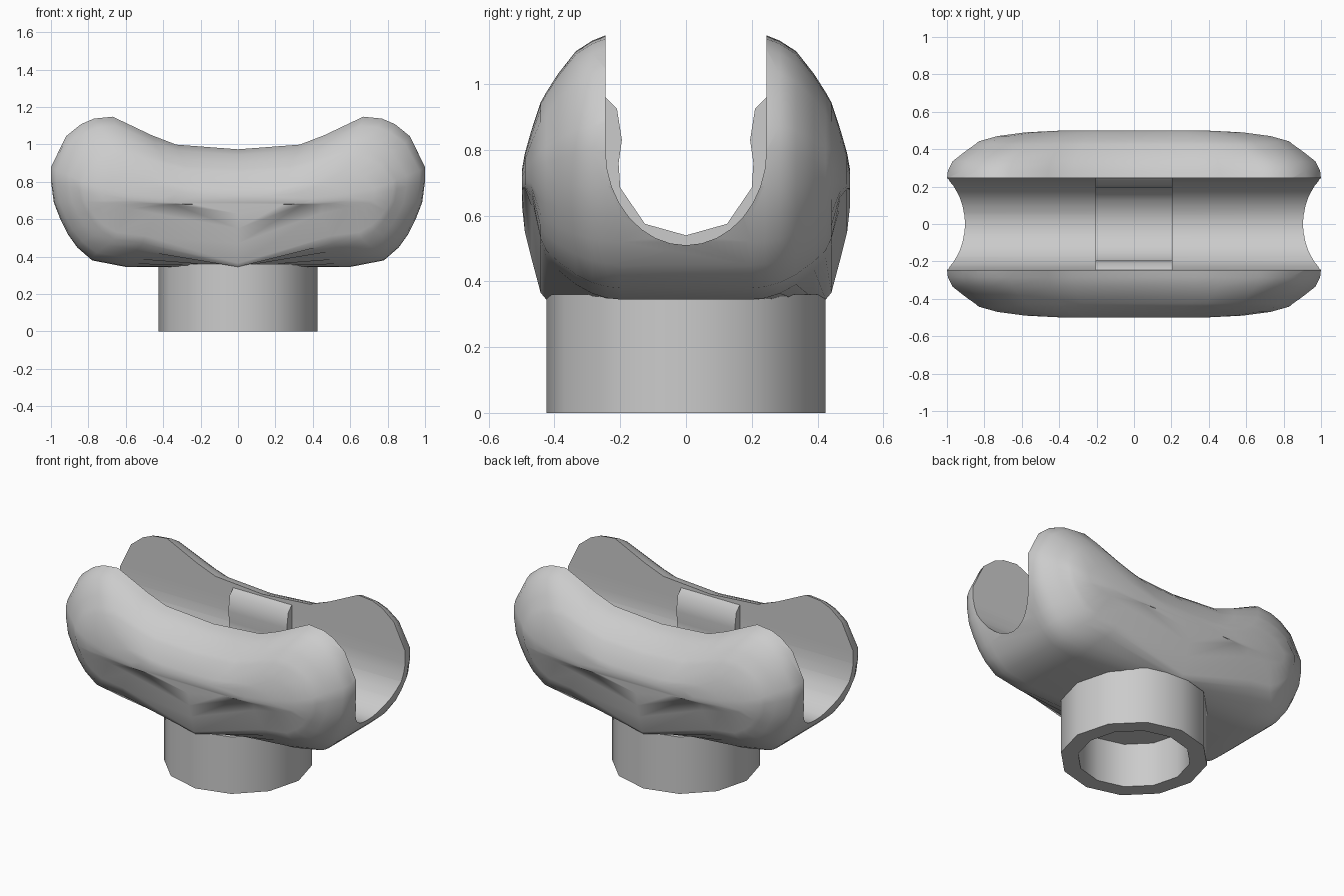
import bpy, bmesh, math

cube = bpy.data.objects.get("Cube")
if cube:
    bpy.data.objects.remove(cube, do_unlink=True)

grey = bpy.data.materials.new("plain_grey")
grey.use_nodes = True
grey.diffuse_color = (0.6, 0.6, 0.6, 1)
grey.node_tree.nodes["Principled BSDF"].inputs["Base Color"].default_value = (0.6, 0.6, 0.6, 1)


def make(name, bm):
    bmesh.ops.recalc_face_normals(bm, faces=bm.faces)
    mesh = bpy.data.meshes.new(name)
    bm.to_mesh(mesh)
    bm.free()
    mesh.materials.append(grey)
    obj = bpy.data.objects.new(name, mesh)
    bpy.context.collection.objects.link(obj)
    return obj


def activate(obj):
    bpy.ops.object.select_all(action='DESELECT')
    obj.select_set(True)
    bpy.context.view_layer.objects.active = obj


def smooth(obj, angle):
    activate(obj)
    bpy.ops.object.shade_smooth_by_angle(angle=math.radians(angle))


def bridge(bm, rings):
    n = len(rings[0])
    for a, b in zip(rings, rings[1:]):
        for i in range(n):
            j = (i + 1) % n
            bm.faces.new((a[i], a[j], b[j], b[i]))
    bm.faces.new(rings[0])
    bm.faces.new(rings[-1])


def extrude_x(name, profile, half):
    bm = bmesh.new()
    bridge(bm, [[bm.verts.new((x, y, z)) for y, z in profile] for x in (-half, half)])
    return make(name, bm)


# Cradle body: side outline shrinking towards the outer flanks
side = [(0.33, 1.0), (0.46, 1.05), (0.67, 1.15), (0.77, 1.14), (0.84, 1.11),
        (0.92, 1.045), (1, 0.88), (1, 0.8), (0.985, 0.69), (0.95, 0.6),
        (0.91, 0.52), (0.86, 0.45), (0.78, 0.38), (0.6, 0.345)]
outline = [(0, 0.975)] + side + [(0, 0.345)] + [(-x, z) for x, z in reversed(side)]

# Distance from the middle, length, top and bottom of each section
sections = [(0.2, 1, 1.15, 0.345), (0.24, 1, 1.15, 0.345),
            (0.285, 0.995, 1.132, 0.345), (0.335, 0.97, 1.1, 0.345),
            (0.39, 0.9, 1.03, 0.345), (0.425, 0.85, 0.975, 0.345),
            (0.442, 0.83, 0.945, 0.365), (0.47, 0.73, 0.86, 0.47),
            (0.49, 0.58, 0.79, 0.55), (0.499, 0.4, 0.74, 0.63)]
mid = 0.7


def body_point(x, z, y, length, top, bottom):
    x *= length
    if z > mid:
        return x, y, mid + (z - mid) * (top - mid) / 0.45
    # The underside rounds upwards away from the socket
    depth = (mid - z) / 0.355
    lift = 2.5 * (abs(y) - 0.2) ** 2 * min(1, abs(x) / 0.5)
    return x, y, mid - depth * max(mid - bottom - lift, 0.02)


bm = bmesh.new()
rings = []
for sign, order in ((-1, reversed(sections)), (1, sections)):
    for y, *shape in order:
        rings.append([bm.verts.new(body_point(x, z, sign * y, *shape)) for x, z in outline])
bridge(bm, rings)
body = make("cradle_body", bm)

# Round-bottomed channel cut along the length
half_width, depth, axis_z = 0.245, 0.29, 0.8
arc = [(half_width * math.cos(a), axis_z + depth * math.sin(a))
       for a in (math.pi + math.pi * i / 16 for i in range(17))]
cutter = extrude_x("channel_cutter", [(-half_width, 1.4)] + arc + [(half_width, 1.4)], 1.3)
cutter.hide_render = True
activate(body)
cut = body.modifiers.new("channel", 'BOOLEAN')
cut.operation = 'DIFFERENCE'
cut.solver = 'EXACT'
cut.object = cutter
bpy.ops.object.modifier_apply(modifier=cut.name)
bpy.data.objects.remove(cutter, do_unlink=True)
smooth(body, 55)

# Gripping liner in the middle of the channel
inner = [(0.245, 0.96), (0.21, 0.925), (0.195, 0.83), (0.205, 0.76),
         (0.2, 0.685), (0.125, 0.575)]
grip = inner + [(0, 0.54)] + [(-y, z) for y, z in reversed(inner)]
under = [(y * 1.02, axis_z + (z - axis_z) * 1.02) for y, z in arc]
liner = extrude_x("channel_liner", grip + under, 0.205)
smooth(liner, 45)

# Hollow twelve-sided socket underneath
bm = bmesh.new()
rings = []
for r, z in ((0.425, 0.36), (0.425, 0), (0.325, 0), (0.325, 0.28)):
    rings.append([bm.verts.new((r * math.cos(math.tau * i / 12),
                                r * math.sin(math.tau * i / 12), z)) for i in range(12)])
bridge(bm, rings)
socket = make("base_socket", bm)
smooth(socket, 40)
